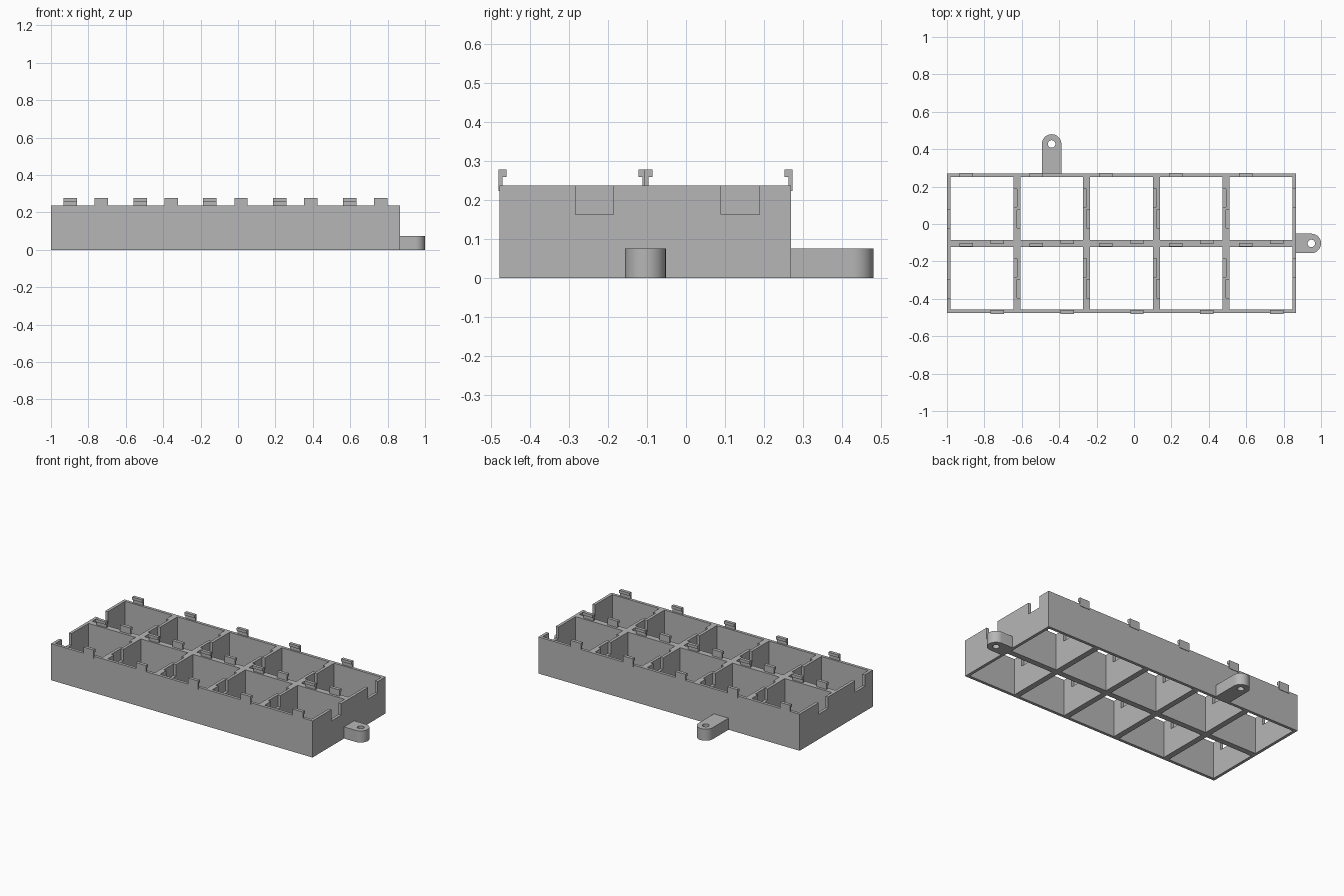
import bpy, bmesh, math
from mathutils import Vector, Matrix

if "Cube" in bpy.data.objects:
    bpy.data.objects.remove(bpy.data.objects["Cube"])

COLS, ROWS = 5, 2
PITCH, WALL, HEIGHT = 0.3732, 0.0187, 0.236
X0, Y0 = -1.0, -0.477
MID_Y = Y0 + PITCH

grey = bpy.data.materials.new("light grey plastic")
grey.use_nodes = True
COLOUR = (0.47, 0.47, 0.47, 1)
grey.diffuse_color = COLOUR
grey.node_tree.nodes["Principled BSDF"].inputs["Base Color"].default_value = COLOUR


def add_box(bm, lo, hi):
    lo, hi = Vector(lo), Vector(hi)
    mat = Matrix.Translation((lo + hi) / 2) @ Matrix.Diagonal((*(hi - lo), 1))
    bmesh.ops.create_cube(bm, size=1, matrix=mat)


def add_prism(bm, points, axis):
    """Extrude a flat outline along a vector."""
    face = bm.faces.new([bm.verts.new(p) for p in points])
    new = bmesh.ops.extrude_face_region(bm, geom=[face], use_keep_orig=True)["geom"]
    verts = [v for v in new if isinstance(v, bmesh.types.BMVert)]
    bmesh.ops.translate(bm, verts=verts, vec=axis)


def make_object(name, bm):
    bmesh.ops.recalc_face_normals(bm, faces=bm.faces)
    mesh = bpy.data.meshes.new(name)
    bm.to_mesh(mesh)
    bm.free()
    mesh.materials.append(grey)
    obj = bpy.data.objects.new(name, mesh)
    bpy.context.collection.objects.link(obj)
    return obj


def cut(obj, bm):
    """Subtract a cutter mesh and bake the result."""
    cutter = make_object("cutter", bm)
    cutter.hide_render = True
    mod = obj.modifiers.new("cut", "BOOLEAN")
    mod.operation, mod.solver, mod.object = "DIFFERENCE", "EXACT", cutter
    graph = bpy.context.evaluated_depsgraph_get()
    mesh = bpy.data.meshes.new_from_object(obj.evaluated_get(graph))
    obj.modifiers.clear()
    obj.data = mesh
    bpy.data.objects.remove(cutter)


centres = [(X0 + (i + 0.5) * PITCH, Y0 + (j + 0.5) * PITCH)
           for i in range(COLS) for j in range(ROWS)]
HALF = PITCH / 2
INNER = HALF - WALL

# Open tray: a solid block with square cells cut right through
bm = bmesh.new()
add_box(bm, (X0, Y0, 0), (X0 + COLS * PITCH, Y0 + ROWS * PITCH, HEIGHT))
tray = make_object("tray", bm)
bm = bmesh.new()
for cx, cy in centres:
    add_box(bm, (cx - INNER, cy - INNER, -0.1), (cx + INNER, cy + INNER, 0.4))
cut(tray, bm)

# Notches: one in each side wall of a cell, turned half a circle from each other
bm = bmesh.new()
for cx, cy in centres:
    for s in (1, -1):
        xs = sorted((cx + s * (INNER - 0.01), cx + s * HALF))
        if s > 0 and cx > X0 + (COLS - 1) * PITCH:
            xs[1] += 0.02
        if s < 0 and cx < X0 + PITCH:
            xs[0] -= 0.02
        ys = sorted((cy + s * 0.007, cy + s * 0.105))
        add_box(bm, (xs[0], ys[0], 0.162), (xs[1], ys[1], 0.4))
cut(tray, bm)

# Hooked clips on the front and back wall of every cell
bm = bmesh.new()
OUT = HALF + 0.003
STEM, HOOK = OUT - 0.0105, OUT - 0.0205
profile = [(OUT, 0.223), (OUT, 0.277), (HOOK, 0.277), (HOOK, 0.259),
           (STEM, 0.259), (STEM, 0.223)]
for cx, cy in centres:
    for s in (1, -1):
        points = [(cx - s * 0.047, cy + s * y, z) for y, z in profile]
        add_prism(bm, points, (-s * 0.072, 0, 0))
make_object("clips", bm)


# Screw tabs: rounded lugs with a hole, pointing along +x before turning
def screw_tab(name, base, length, angle):
    radius, height = 0.052, 0.075
    arc = [math.radians(-90 + 180 * k / 24) for k in range(25)]
    outline = [(0, radius, 0), (0, -radius, 0)]
    outline += [(length + radius * math.cos(a), radius * math.sin(a), 0) for a in arc]
    bm = bmesh.new()
    add_prism(bm, outline, (0, 0, height))
    tab = make_object(name, bm)
    bm = bmesh.new()
    bmesh.ops.create_cone(bm, cap_ends=True, segments=32, radius1=0.02, radius2=0.02,
                          depth=0.4, matrix=Matrix.Translation((length, 0, 0)))
    cut(tab, bm)
    tab.data.transform(Matrix.Translation(base) @ Matrix.Rotation(angle, 4, "Z"))
    bpy.ops.object.select_all(action="DESELECT")
    tab.select_set(True)
    bpy.context.view_layer.objects.active = tab
    bpy.ops.object.shade_smooth_by_angle(angle=math.radians(30))


right_end = X0 + COLS * PITCH
back_end = Y0 + ROWS * PITCH
screw_tab("left_screw_tab", (right_end, MID_Y, 0), 0.948 - right_end, 0)
screw_tab("back_screw_tab", (X0 + 1.5 * PITCH, back_end, 0), 0.428 - back_end, math.pi / 2)
